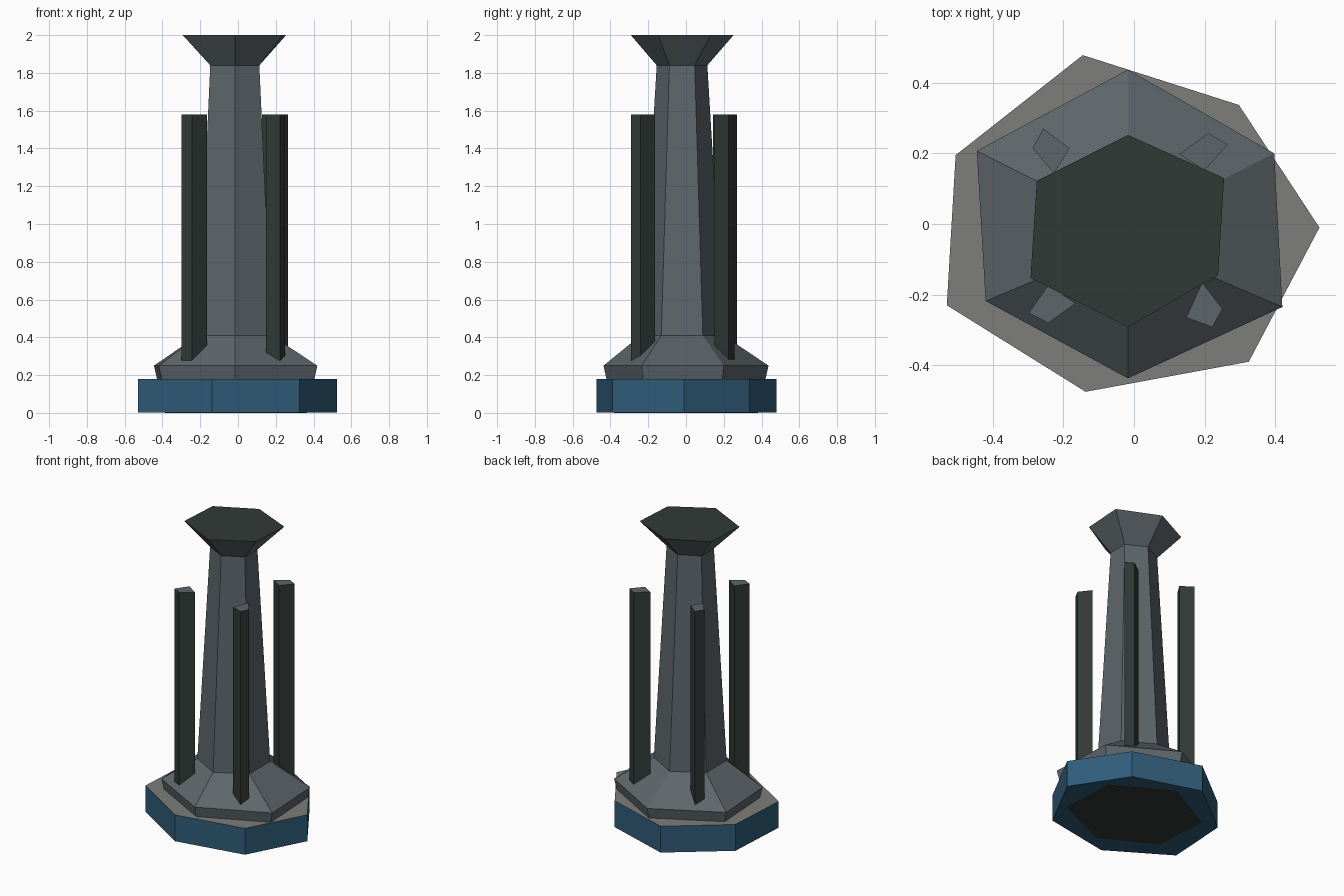
import bpy
import math

if "Cube" in bpy.data.objects:
    bpy.data.objects.remove(bpy.data.objects["Cube"])


def material(name, srgb):
    mat = bpy.data.materials.new(name)
    lin = [((c / 255 + 0.055) / 1.055) ** 2.4 for c in srgb]
    mat.diffuse_color = (*lin, 1)
    mat.use_nodes = True
    mat.node_tree.nodes["Principled BSDF"].inputs["Base Color"].default_value = mat.diffuse_color
    return mat


BLUE = material("blue", (48, 92, 121))
STONE = material("warm grey", (125, 126, 123))
SLATE = material("slate grey", (93, 102, 106))
DARK = material("dark green grey", (48, 57, 54))


def loft(name, rings, side, top, bottom):
    """Join (z, outline) rings with quads and cap both ends."""
    n = len(rings[0][1])
    verts = [(x, y, z) for z, pts in rings for x, y in pts]
    faces = [tuple(reversed(range(n)))]
    for r in range(len(rings) - 1):
        for i in range(n):
            j = (i + 1) % n
            faces.append((r * n + i, r * n + j, (r + 1) * n + j, (r + 1) * n + i))
    faces.append(tuple(range((len(rings) - 1) * n, len(rings) * n)))
    mesh = bpy.data.meshes.new(name)
    mesh.from_pydata(verts, [], faces)
    for mat in (side, top, bottom):
        mesh.materials.append(mat)
    mesh.polygons[len(faces) - 1].material_index = 1
    mesh.polygons[0].material_index = 2
    obj = bpy.data.objects.new(name, mesh)
    bpy.context.collection.objects.link(obj)
    return obj


def hexagon(rx, ry, cx=-0.017, cy=-0.021):
    return [(cx + rx * math.cos(math.radians(90 + 60 * i)),
             cy + ry * math.sin(math.radians(90 + 60 * i))) for i in range(6)]


# Irregular seven-sided base slab
base = [(0.525, -0.01), (0.297, 0.337), (-0.145, 0.478), (-0.505, 0.195),
        (-0.53, -0.23), (-0.137, -0.475), (0.325, -0.39)]
loft("base_slab", [(0.002, base), (0.18, base)], BLUE, STONE, BLUE)

# Hexagonal column: spreading foot, tapering shaft and flared cap
foot = [(-0.017, 0.437), (-0.445, 0.207), (-0.42, -0.218),
        (-0.017, -0.437), (0.42, -0.235), (0.397, 0.2)]
foot_bottom = [(x * 0.87, y * 0.87) for x, y in foot]
cap = [(-0.017, 0.252), (-0.275, 0.122), (-0.293, -0.153),
       (-0.017, -0.292), (0.238, -0.145), (0.255, 0.13)]
loft("column", [(0.0, foot_bottom), (0.25, foot), (0.41, hexagon(0.225, 0.22)),
                (1.84, hexagon(0.15, 0.134)), (2.0, cap)], SLATE, DARK, DARK)

# Four slim pillars standing on the foot
pillars = {
    "pillar_back_left": [(-0.257, 0.27), (-0.287, 0.215), (-0.227, 0.143), (-0.182, 0.214)],
    "pillar_back_right": [(0.21, 0.257), (0.128, 0.197), (0.2, 0.152), (0.265, 0.225)],
    "pillar_front_left": [(-0.243, -0.28), (-0.165, -0.225), (-0.242, -0.172), (-0.298, -0.252)],
    "pillar_front_right": [(0.222, -0.292), (0.25, -0.24), (0.193, -0.165), (0.148, -0.265)],
}
for name, outline in pillars.items():
    loft(name, [(0.22, outline), (1.58, outline)], DARK, SLATE, DARK)
